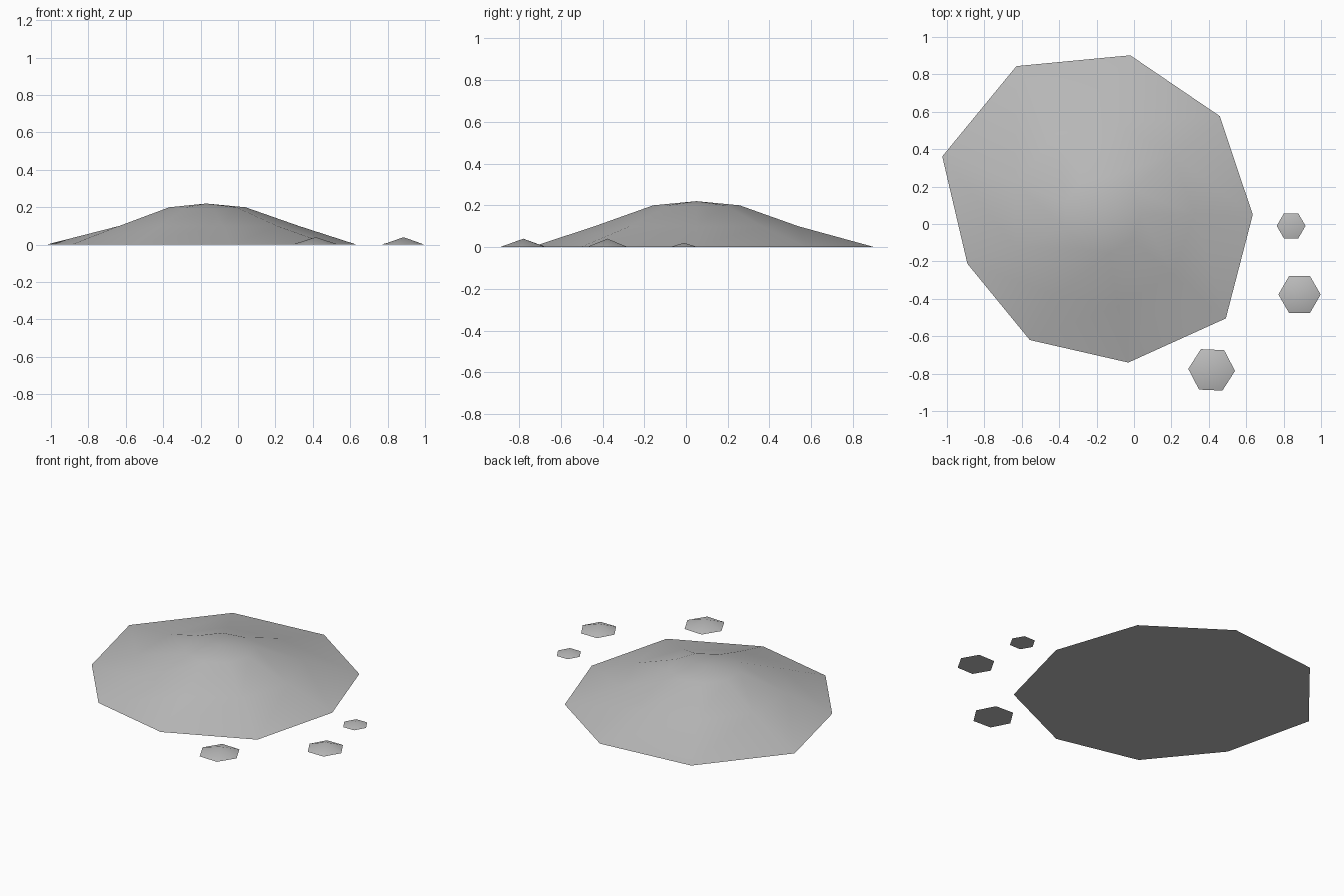
import bpy
import bmesh
from math import cos, sin, radians, tau

cube = bpy.data.objects.get("Cube")
if cube:
    bpy.data.objects.remove(cube, do_unlink=True)

GREY = (0.5, 0.5, 0.5, 1)
stone = bpy.data.materials.new("grey_stone")
stone.use_nodes = True
stone.diffuse_color = GREY
stone.node_tree.nodes["Principled BSDF"].inputs["Base Color"].default_value = GREY


def mound(name, center, rings, peak, turn=0):
    """Stack rings of (radii, height) under a single peak, with a flat underside."""
    bm = bmesh.new()
    loops = []
    for radii, z in rings:
        n = len(radii)
        angles = [radians(turn) + tau * i / n for i in range(n)]
        loops.append([bm.verts.new((r * cos(a), r * sin(a), z))
                      for r, a in zip(radii, angles)])
    top = bm.verts.new((0, 0, peak))
    for i in range(n):
        j = (i + 1) % n
        for low, high in zip(loops, loops[1:]):
            bm.faces.new((low[i], low[j], high[j], high[i]))
        bm.faces.new((loops[-1][i], loops[-1][j], top))
    bm.faces.new(loops[0][::-1])
    mesh = bpy.data.meshes.new(name)
    bm.to_mesh(mesh)
    bm.free()
    mesh.materials.append(stone)
    obj = bpy.data.objects.new(name, mesh)
    obj.location = (*center, 0)
    bpy.context.collection.objects.link(obj)
    bpy.ops.object.select_all(action='DESELECT')
    obj.select_set(True)
    bpy.context.view_layer.objects.active = obj
    # smooth slopes; the rim against the flat base stays sharp
    bpy.ops.object.shade_smooth_by_angle(angle=radians(40))
    for poly in mesh.polygons:
        if poly.normal.z < -0.9:
            poly.use_smooth = False
    for edge in mesh.edges:
        if all(mesh.vertices[v].co.z < 0.001 for v in edge.vertices):
            edge.use_edge_sharp = True


# Large mound with an uneven nine-sided rim
rim = [0.805, 0.82, 0.865, 0.917, 0.91, 0.767, 0.774, 0.803, 0.863]
mound("large_mound", (-0.17, 0.05),
      [(rim, 0), ([0.495] * 9, 0.1), ([0.21] * 9, 0.2)], 0.22)

# Three small six-sided stones beside it
for name, center, radius, height, turn in (
        ("small_stone", (0.84, -0.01), 0.077, 0.02, 0),
        ("middle_stone", (0.885, -0.377), 0.113, 0.04, 0),
        ("front_stone", (0.415, -0.78), 0.125, 0.04, -2.5)):
    mound(name, center, [([radius] * 6, 0)], height, turn)
